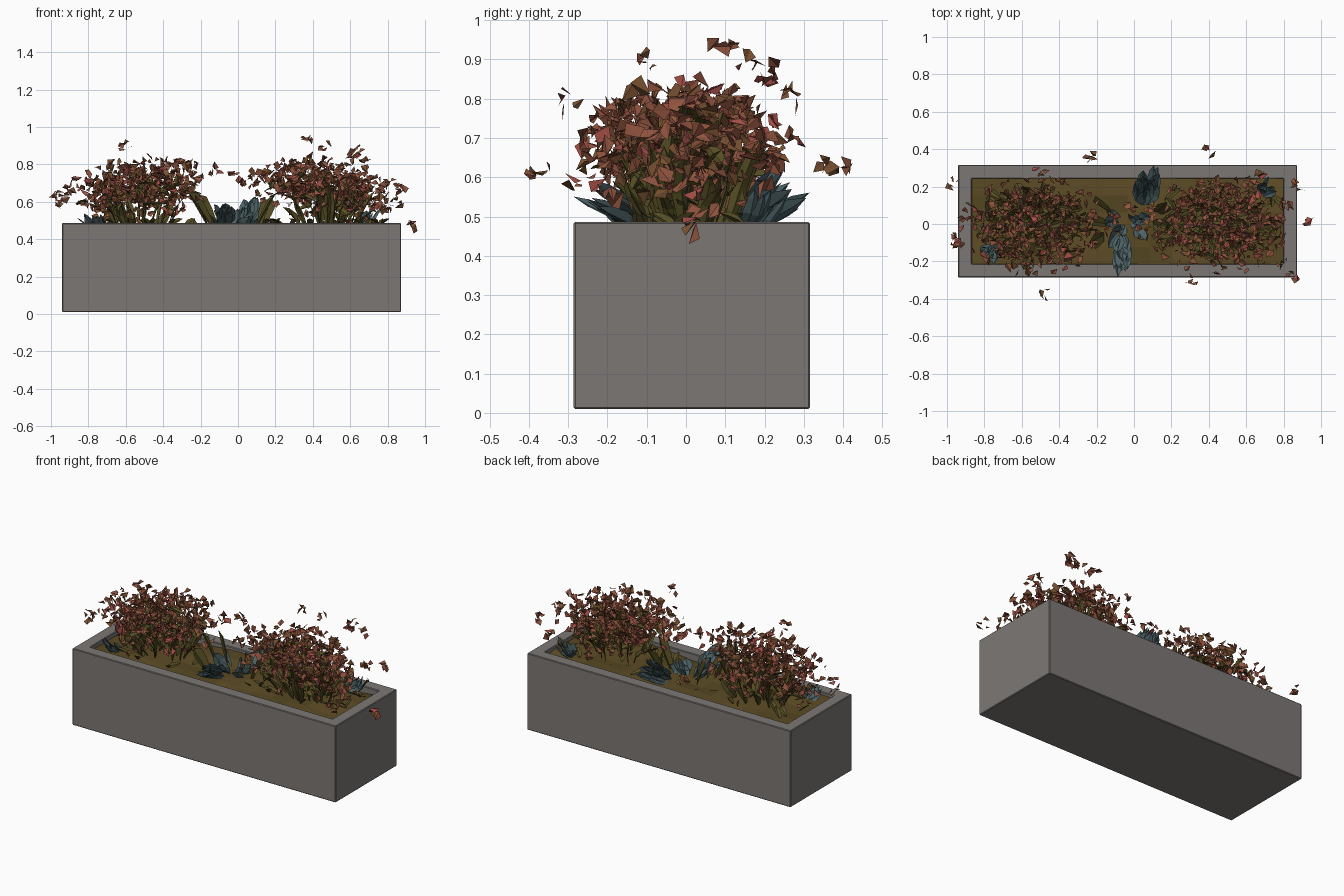
import bpy, bmesh, math, random
from mathutils import Vector

random.seed(7)
cube = bpy.data.objects.get("Cube")
if cube:
    bpy.data.objects.remove(cube)


def material(name, rgb):
    m = bpy.data.materials.new(name)
    m.use_nodes = True
    m.diffuse_color = (*rgb, 1)
    bsdf = m.node_tree.nodes["Principled BSDF"]
    bsdf.inputs["Base Color"].default_value = (*rgb, 1)
    bsdf.inputs["Roughness"].default_value = 0.8
    return m


stone = material("grey stone", (0.2, 0.187, 0.178))
soil_mat = material("olive brown soil", (0.105, 0.07, 0.018))
rust = material("rust petal", (0.29, 0.09, 0.05))
red = material("red petal", (0.36, 0.075, 0.06))
brown = material("brown petal", (0.19, 0.08, 0.03))
olive = material("olive leaf", (0.09, 0.075, 0.017))
teal = material("blue grey leaf", (0.075, 0.125, 0.135))


def finish(bm, name, mats):
    mesh = bpy.data.meshes.new(name)
    bm.to_mesh(mesh)
    bm.free()
    for m in mats:
        mesh.materials.append(m)
    ob = bpy.data.objects.new(name, mesh)
    bpy.context.collection.objects.link(ob)
    return ob


def rand_dir():
    return Vector([random.gauss(0, 1) for _ in range(3)]).normalized()


def blade(bm, base, tip, width, bend=0.0, rows=(0.6, 1.0, 0.7)):
    """Pointed leaf folded along its midrib."""
    base, tip = Vector(base), Vector(tip)
    axis = tip - base
    side = axis.cross(Vector((0, 0, 1)) + rand_dir() * 0.6).normalized()
    up = side.cross(axis).normalized()
    rings = []
    for i, w in enumerate(rows):
        t = (i + 0.4) / len(rows)
        mid = base + axis * t + up * bend * math.sin(math.pi * t)
        lift = up * 0.4 * w * width
        rings.append([bm.verts.new(p) for p in
                      (mid - side * w * width + lift, mid, mid + side * w * width + lift)])
    start, end = bm.verts.new(base), bm.verts.new(tip)
    for k in (0, 1):
        bm.faces.new((start, rings[0][k], rings[0][k + 1]))
        for a, b in zip(rings, rings[1:]):
            bm.faces.new((a[k], b[k], b[k + 1], a[k + 1]))
        bm.faces.new((rings[-1][k], end, rings[-1][k + 1]))


def petal(bm, p, size):
    """Small crumpled petal of two triangles."""
    d, e = rand_dir(), rand_dir()
    side = d.cross(e).normalized()
    up = side.cross(d)
    p = Vector(p)
    a, b = bm.verts.new(p - d * size * 0.6), bm.verts.new(p + d * size * 0.7)
    mat = random.choices((0, 1, 2), (6, 1.5, 3))[0]
    for s in (-1, 1):
        c = bm.verts.new(p + side * s * size * random.uniform(0.3, 0.6)
                         + up * size * random.uniform(0, 0.5) + d * size * random.uniform(-0.3, 0.4))
        bm.faces.new((a, b, c)).material_index = mat


# Planter trough: block with an inset, sunken top
bm = bmesh.new()
bmesh.ops.create_cube(bm, size=1)
for v in bm.verts:
    v.co = (v.co.x * 1.812 - 0.034, v.co.y * 0.602 + 0.015, v.co.z * 0.476 + 0.248)
top = max(bm.faces, key=lambda f: f.calc_center_median().z)
bmesh.ops.inset_region(bm, faces=[top], thickness=0.073, use_even_offset=True)
floor = bmesh.ops.extrude_face_region(bm, geom=[top])["geom"]
bmesh.ops.translate(bm, vec=(0, 0, -0.12), verts=[g for g in floor if isinstance(g, bmesh.types.BMVert)])
if top.is_valid:
    bmesh.ops.delete(bm, geom=[top], context="FACES_ONLY")
bmesh.ops.recalc_face_normals(bm, faces=bm.faces)
trough = finish(bm, "planter_trough", [stone])
bevel = trough.modifiers.new("worn edges", "BEVEL")
bevel.width = 0.004
bevel.segments = 1

# Uneven soil
bm = bmesh.new()
bmesh.ops.create_grid(bm, x_segments=14, y_segments=5, size=1)
for v in bm.verts:
    v.co = (v.co.x * 0.833 - 0.034, v.co.y * 0.228 + 0.015,
            0.462 + 0.014 * math.sin(v.co.x * 9) * math.cos(v.co.y * 3) + random.uniform(-0.008, 0.008))
finish(bm, "soil", [soil_mat])

# Two flowering mounds, each a cloud of petals mixed with olive leaves
for name, cx, side in (("right_flower_mound", -0.53, -1), ("left_flower_mound", 0.46, 1)):
    blooms, leaves = bmesh.new(), bmesh.new()
    for _ in range(520):
        d = rand_dir() * random.random() ** 0.4
        z = 0.685 + d.z * 0.135 - side * d.x * 0.055
        petal(blooms, (cx + d.x * 0.345, d.y * 0.225 - 0.01, z), random.uniform(0.026, 0.048))
    for _ in range(85):
        d = rand_dir()
        z = 0.67 + d.z * 0.17 - side * d.x * 0.04
        petal(blooms, (cx + d.x * 0.4, d.y * 0.255 - 0.01, z), random.uniform(0.028, 0.048))
    # Foliage inside the cloud
    for _ in range(85):
        d = rand_dir() * random.random() ** 0.5
        p = Vector((cx + d.x * 0.3, d.y * 0.18, 0.64 + d.z * 0.12 - side * d.x * 0.05))
        blade(leaves, p, p + rand_dir() * random.uniform(0.05, 0.09), random.uniform(0.014, 0.026))
    # Stems
    for _ in range(26):
        a, r = random.uniform(0, math.tau), random.random() ** 0.5
        base = Vector((cx + 0.2 * r * math.cos(a), 0.12 * r * math.sin(a), 0.46))
        tip = base + Vector((0.1 * math.cos(a), 0.09 * math.sin(a), random.uniform(0.1, 0.25)))
        blade(leaves, base, tip, random.uniform(0.008, 0.026), bend=0.015)
    # Low ground leaves
    for _ in range(25):
        p = Vector((cx + random.uniform(-0.32, 0.32), random.uniform(-0.17, 0.2), 0.47))
        blade(leaves, p, p + Vector((random.uniform(-0.09, 0.09), random.uniform(-0.07, 0.07), 0.04)), 0.018)
    finish(blooms, name + "_petals", [rust, red, brown])
    finish(leaves, name + "_leaves", [olive])

# Loose petals drifting around the mounds
bm = bmesh.new()
drift = [(-0.97, -0.09, 0.6), (-0.96, 0.22, 0.63), (-0.93, -0.1, 0.66), (-0.6, -0.11, 0.89),
         (-0.47, -0.37, 0.61), (-0.22, 0.35, 0.62), (0.39, 0.38, 0.62), (0.36, 0.09, 0.94),
         (0.46, 0.16, 0.9), (0.64, 0.21, 0.87), (0.68, 0.26, 0.8), (0.85, -0.27, 0.59),
         (0.86, 0.2, 0.66), (0.95, 0, 0.48), (0.3, -0.3, 0.79), (-0.01, 0.1, 0.74),
         (-0.12, 0.04, 0.77), (0.02, -0.04, 0.69), (-0.5, 0.29, 0.7), (0.6, 0.24, 0.84),
         (0.82, 0.1, 0.7), (0.8, -0.2, 0.58), (0.08, 0.06, 0.71)]
for p in drift:
    for _ in range(4):
        petal(bm, Vector(p) + rand_dir() * 0.028, random.uniform(0.026, 0.045))
finish(bm, "loose_petals", [rust, red, brown])


# Blue grey succulents: fans of broad stiff blades around a leaning direction
def succulent(name, base, lean, spread, count, width):
    bm = bmesh.new()
    base, lean = Vector(base), Vector(lean)
    for _ in range(count):
        off = Vector([random.uniform(-s, s) for s in spread])
        tip = base + lean * random.uniform(0.55, 1.05) + off
        tip.z = max(tip.z, 0.52)
        blade(bm, base + off * 0.4, tip, width * random.uniform(0.6, 1.2), bend=-0.015)
    for v in bm.verts:
        v.co.z = max(v.co.z, 0.455)
    finish(bm, name, [teal])


succulent("back_succulent", (0.05, 0.12, 0.48), (0.02, 0.18, 0.12), (0.075, 0.05, 0.05), 24, 0.034)
succulent("front_succulent", (-0.07, -0.07, 0.48), (-0.01, -0.17, 0.08), (0.065, 0.05, 0.04), 24, 0.032)
succulent("middle_succulent", (-0.03, 0.01, 0.47), (0, -0.01, 0.09), (0.14, 0.09, 0.03), 14, 0.034)
succulent("right_corner_succulent", (-0.74, -0.12, 0.46), (-0.04, -0.07, 0.08), (0.06, 0.04, 0.03), 11, 0.022)
succulent("left_corner_succulent", (0.67, 0.16, 0.46), (0.05, 0.06, 0.11), (0.06, 0.04, 0.03), 11, 0.024)

# Broad olive leaves beside the middle
bm = bmesh.new()
for base, tip in (((-0.14, 0.0, 0.47), (-0.27, 0.02, 0.66)), ((-0.12, 0.06, 0.46), (-0.22, 0.12, 0.64)),
                  ((0.1, 0.0, 0.46), (0.2, -0.02, 0.64)), ((0.12, 0.06, 0.46), (0.18, 0.12, 0.62)),
                  ((-0.16, -0.06, 0.46), (-0.24, -0.1, 0.6))):
    blade(bm, base, tip, 0.042, rows=(0.6, 0.9, 1.0))
finish(bm, "broad_leaves", [olive])
